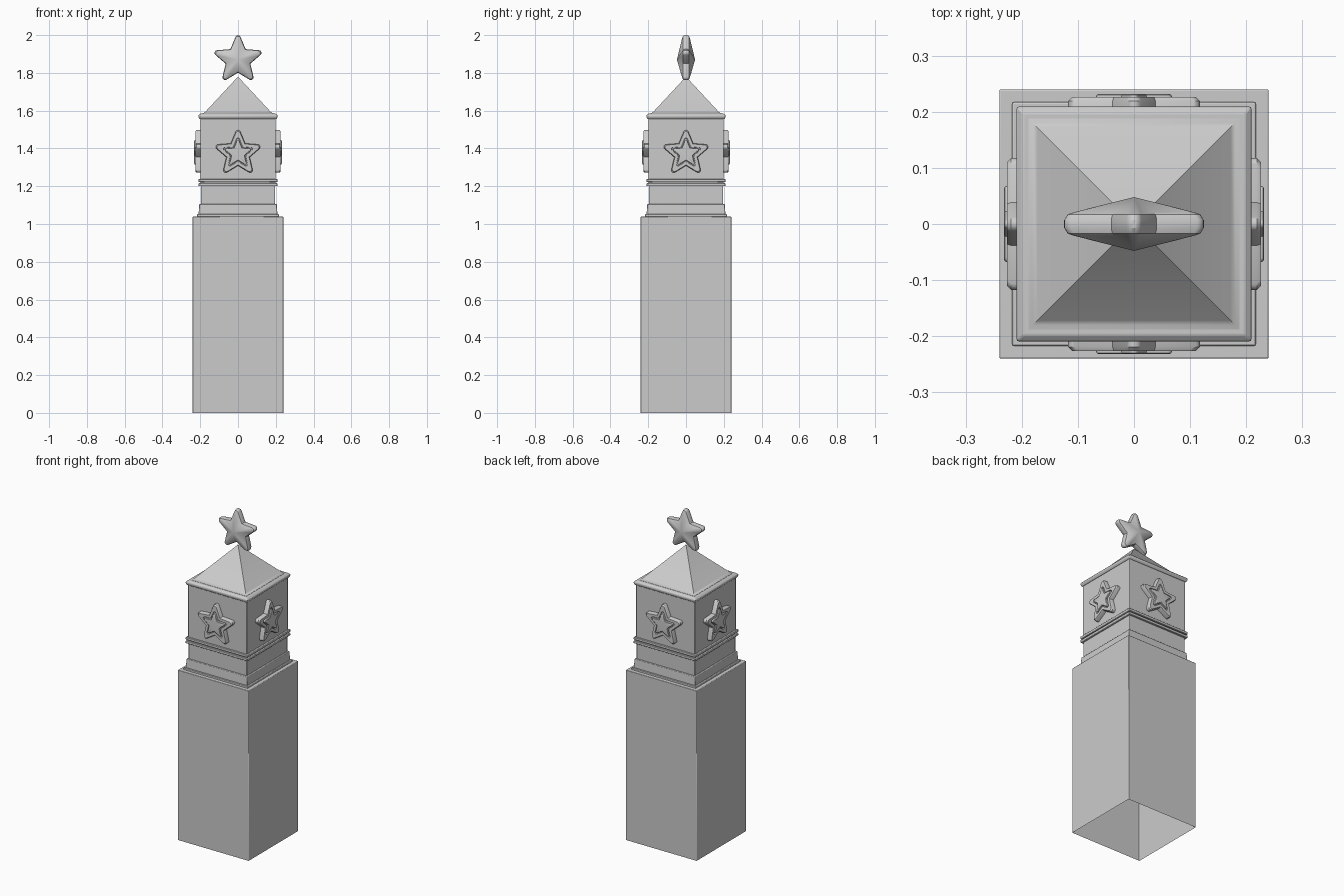
import bpy, bmesh, math
from mathutils import Matrix, Vector

if "Cube" in bpy.data.objects:
    bpy.data.objects.remove(bpy.data.objects["Cube"])

stone = bpy.data.materials.new("grey stone")
stone.use_nodes = True
GREY = (0.6, 0.6, 0.6, 1)
stone.diffuse_color = GREY
stone.node_tree.nodes["Principled BSDF"].inputs["Base Color"].default_value = GREY


def finish(name, bm, bevel=0, angle=30):
    bmesh.ops.recalc_face_normals(bm, faces=bm.faces)
    mesh = bpy.data.meshes.new(name)
    bm.to_mesh(mesh)
    bm.free()
    mesh.materials.append(stone)
    ob = bpy.data.objects.new(name, mesh)
    bpy.context.collection.objects.link(ob)
    if bevel:
        mod = ob.modifiers.new("soft edges", "BEVEL")
        mod.width, mod.segments = bevel, 2
    bpy.ops.object.select_all(action="DESELECT")
    ob.select_set(True)
    bpy.context.view_layer.objects.active = ob
    bpy.ops.object.shade_smooth_by_angle(angle=math.radians(angle))
    return ob


def bridge(bm, a, b):
    for i in range(len(a)):
        j = (i + 1) % len(a)
        bm.faces.new((a[i], a[j], b[j], b[i]))


def square_loft(name, profile, bottom=True, bevel=0.003):
    """Stack of squares from (half width, height); zero width makes an apex."""
    bm = bmesh.new()
    prev = None
    for half, z in profile:
        if half == 0:
            tip = bm.verts.new((0, 0, z))
            for i in range(4):
                bm.faces.new((prev[i], prev[(i + 1) % 4], tip))
            return finish(name, bm, bevel)
        ring = [bm.verts.new((sx * half, sy * half, z))
                for sx, sy in ((-1, -1), (1, -1), (1, 1), (-1, 1))]
        if prev:
            bridge(bm, prev, ring)
        elif bottom:
            bm.faces.new(ring)
        prev = ring
    bm.faces.new(prev)
    return finish(name, bm, bevel)


def star_outline(radius):
    """Five-pointed outline with rounded tips and sharp valleys."""
    q = 0.11 * radius
    pts = []
    for k in range(5):
        a = math.pi / 2 + k * math.tau / 5
        centre = Vector((math.cos(a), math.sin(a))) * (radius - q)
        for step in range(-3, 4):
            b = a + math.radians(64) * step / 3
            pts.append(centre + q * Vector((math.cos(b), math.sin(b))))
        v = a + math.pi / 5
        pts.append(Vector((math.cos(v), math.sin(v))) * radius * 0.53)
    return pts


def star(name, radius, layers, height, front, back=None, turn=0):
    """Layers are (scale, distance forward); front and back are centre points."""
    bm = bmesh.new()
    outline = star_outline(radius)
    rings = [[bm.verts.new((p.x * s, -d, p.y * s)) for p in outline]
             for s, d in layers]
    for a, b in zip(rings, rings[1:]):
        bridge(bm, a, b)
    for ring, d in ((rings[0], back), (rings[-1], front)):
        if d is not None:
            hub = bm.verts.new((0, -d, 0))
            for i, v in enumerate(ring):
                bm.faces.new((v, ring[(i + 1) % len(ring)], hub))
    bm.transform(Matrix.Translation((0, 0, height)) @ Matrix.Rotation(turn, 4, "Z"))
    return finish(name, bm)


# Plain shaft, open underneath
square_loft("shaft", [(0.24, 0), (0.24, 1.04)], bottom=False)

# Stepped plinth and neck
square_loft("plinth_foot", [(0.217, 1.035), (0.217, 1.052)])
square_loft("plinth", [(0.209, 1.05), (0.205, 1.105)])
square_loft("neck", [(0.197, 1.1), (0.197, 1.21)])

# Double moulding below the star chamber
for i, z in enumerate((1.2, 1.222)):
    square_loft(f"moulding_{i + 1}", [(0.209, z), (0.209, z + 0.016)])
square_loft("star_chamber", [(0.199, 1.21), (0.199, 1.565)])

# Eaves and pyramid roof
square_loft("eaves", [(0.203, 1.555), (0.209, 1.565), (0.209, 1.576),
                      (0.198, 1.585)])
square_loft("roof", [(0.19, 1.58), (0.188, 1.586), (0.18, 1.589), (0.172, 1.595),
                     (0, 1.78)], bevel=0)

# Raised star on each wall: bevelled slab, groove and smaller star
for side, turn in (("front", 0), ("left", 1), ("back", 2), ("right", 3)):
    star(f"{side}_wall_star", 0.123,
         [(1, 0.19), (1, 0.219), (0.94, 0.226), (0.66, 0.226), (0.64, 0.219),
          (0.58, 0.219), (0.57, 0.23), (0.53, 0.232)],
         1.374, 0.232, turn=turn * math.pi / 2)

# Faceted star on top
star("top_star", 0.13,
     [(0.86, -0.021), (0.95, -0.017), (1, -0.007),
      (1, 0.007), (0.95, 0.017), (0.86, 0.021)],
     1.87, 0.048, back=-0.048)
